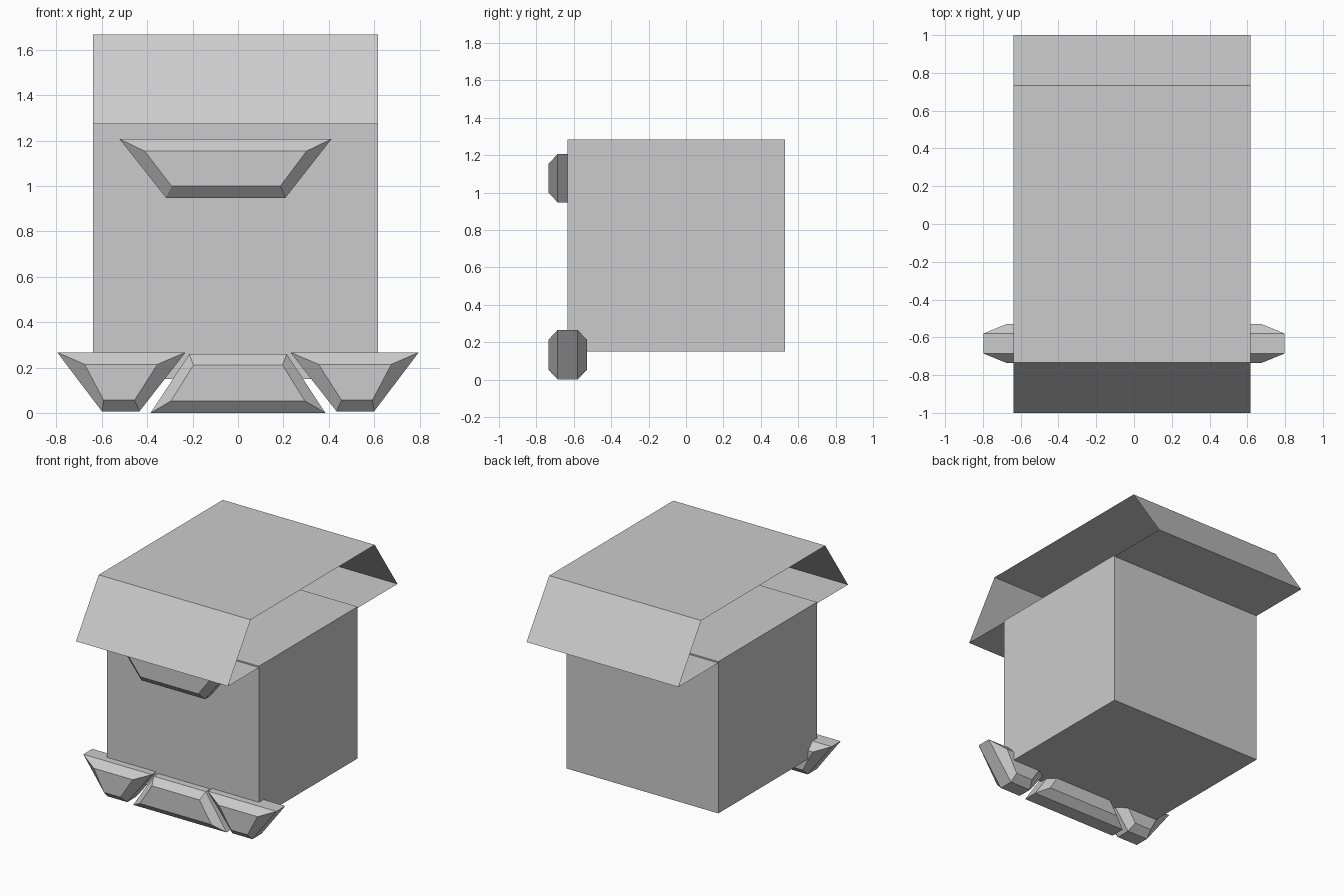
import bpy, bmesh

if "Cube" in bpy.data.objects:
    bpy.data.objects.remove(bpy.data.objects["Cube"])

X0, X1 = -0.638, 0.617        # shared width of body and roof


def loft(name, loops, caps):
    """Join matching closed loops with quads, optionally capping both ends."""
    bm = bmesh.new()
    rings = [[bm.verts.new(p) for p in loop] for loop in loops]
    for a, b in zip(rings, rings[1:]):
        n = len(a)
        for i in range(n):
            j = (i + 1) % n
            bm.faces.new((a[i], a[j], b[j], b[i]))
    if caps:
        bm.faces.new(rings[0])
        bm.faces.new(rings[-1])
    bmesh.ops.recalc_face_normals(bm, faces=bm.faces)
    mesh = bpy.data.meshes.new(name)
    bm.to_mesh(mesh)
    bm.free()
    obj = bpy.data.objects.new(name, mesh)
    bpy.context.collection.objects.link(obj)
    return obj


def extrude_x(name, profile, caps):
    """Extrude a (y, z) profile across the shared width."""
    return loft(name, [[(x, y, z) for y, z in profile] for x in (X0, X1)], caps)


def trapezoid(bottom, top, z0, z1):
    return [(bottom[0], z0), (bottom[1], z0), (top[1], z1), (top[0], z1)]


def bevelled_bar(name, outer, inner, side=1):
    """Trapezoid block with wide chamfers on its front and back."""
    layers = ((-0.735, inner), (-0.686, outer), (-0.58, outer), (-0.53, inner))
    return loft(name, [[(side * x, y, z) for x, z in prof] for y, prof in layers], True)


# Main box
extrude_x("body", [(-0.634, 0.15), (0.53, 0.15), (0.53, 1.283), (-0.634, 1.283)], True)

# Thin hollow roof, open at both sides
extrude_x("roof", [(-1, 1.273), (1, 1.273), (0.732, 1.667), (-0.732, 1.667)], False)

# Front ledge under the roof
bevelled_bar("front_ledge",
             trapezoid((-0.317, 0.209), (-0.522, 0.412), 0.948, 1.207),
             trapezoid((-0.293, 0.187), (-0.412, 0.302), 1.0, 1.154))

# Centre block at the base
bevelled_bar("base_centre",
             trapezoid((-0.385, 0.385), (-0.215, 0.215), 0.0, 0.259),
             trapezoid((-0.295, 0.295), (-0.196, 0.196), 0.053, 0.211))

# Mirrored side blocks at the base
for label, side in (("left", -1), ("right", 1)):
    bevelled_bar("base_" + label,
                 trapezoid((0.434, 0.6), (0.231, 0.797), 0.007, 0.267),
                 trapezoid((0.427 + 0.029, 0.592), (0.355, 0.676), 0.056, 0.214), side)

# The inner lower edges line up with the chamfer seen from the front
